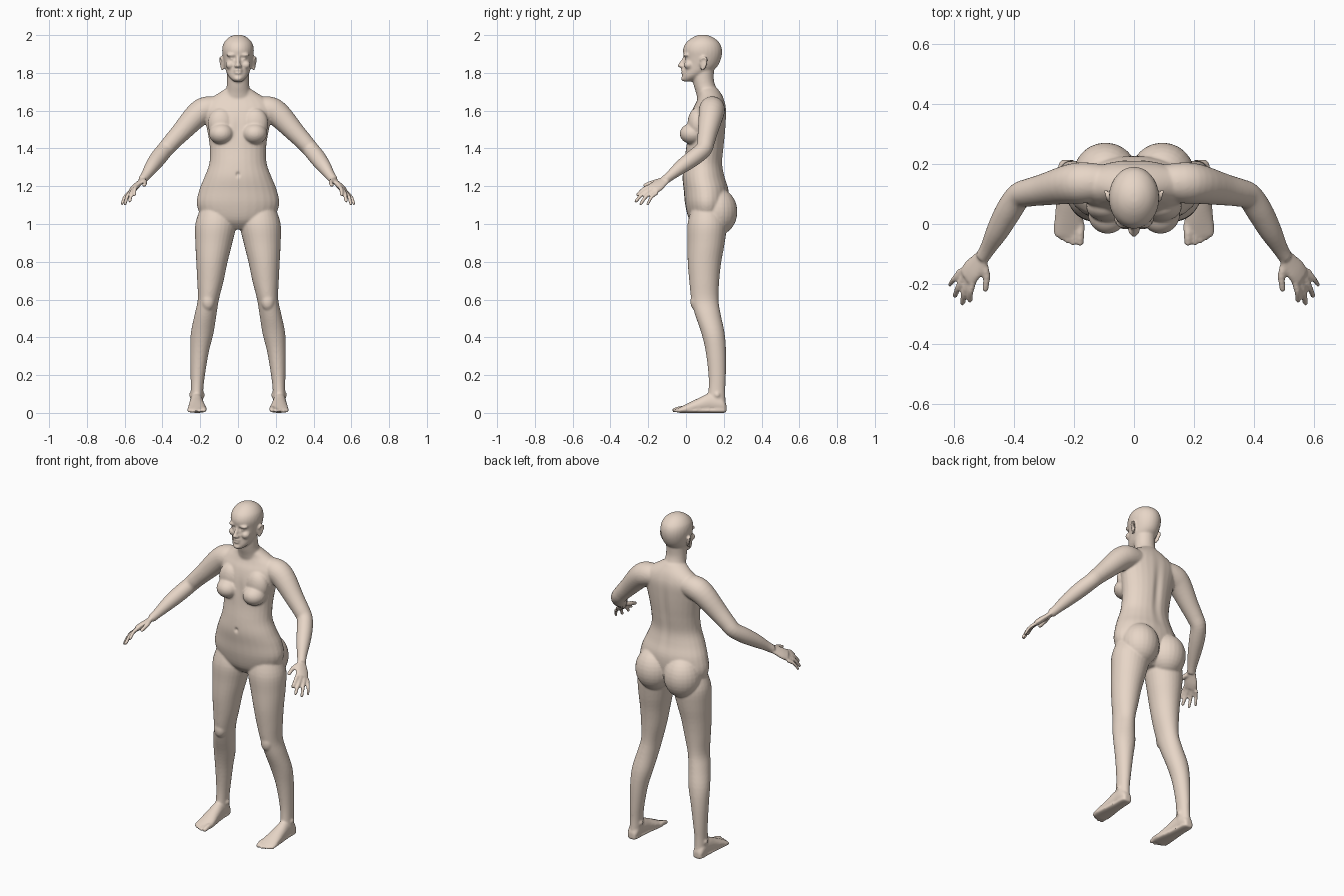
import bpy, bmesh, math
from mathutils import Vector, Matrix

SEG = 28
V = Vector


def spline(rows, n=4):
    """Catmull-Rom interpolation of equal-length number rows."""
    out = []
    for i in range(len(rows) - 1):
        a, b, c, d = (rows[max(0, i - 1)], rows[i], rows[i + 1], rows[min(len(rows) - 1, i + 2)])
        for k in range(n):
            t = k / n
            out.append([0.5 * (2 * q + (r - p) * t + (2 * p - 5 * q + 4 * r - s) * t * t
                               + (3 * q - p - 3 * r + s) * t ** 3) for p, q, r, s in zip(a, b, c, d)])
    return out + [list(rows[-1])]


def loft(bm, rings):
    """Closed skin over rings given as (centre, half axis u, half axis v)."""
    loops = []
    for c, u, v in rings:
        loops.append([bm.verts.new(c + u * math.cos(a) + v * math.sin(a))
                      for a in (2 * math.pi * k / SEG for k in range(SEG))])
    for a, b in zip(loops, loops[1:]):
        for k in range(SEG):
            j = (k + 1) % SEG
            bm.faces.new((a[k], a[j], b[j], b[k]))
    bm.faces.new(loops[0][::-1])
    bm.faces.new(loops[-1])


def stack(bm, rows):
    """Horizontal ellipses: z, centre x, half width, front y, back y."""
    loft(bm, [(V((x, (f + b) / 2, z)), V((w, 0, 0)), V((0, (b - f) / 2, 0)))
              for z, x, w, f, b in spline(rows)])


def tube(bm, rows, side=(0, 0, 1), flat=1.0):
    """Tube along a path: x, y, z, radius; 'flat' thins it across 'side'."""
    pts = spline(rows)
    rings = []
    for i, p in enumerate(pts):
        t = (V(pts[min(i + 1, len(pts) - 1)][:3]) - V(pts[max(i - 1, 0)][:3])).normalized()
        u = V(side) - t * t.dot(V(side))
        u.normalize()
        rings.append((V(p[:3]), u * p[3], t.cross(u) * p[3] * flat))
    loft(bm, rings)


def ball(bm, c, r, rot=None):
    m = Matrix.Translation(c) @ (rot or Matrix()) @ Matrix.Diagonal((*r, 1))
    bmesh.ops.create_uvsphere(bm, u_segments=24, v_segments=16, radius=1, matrix=m)


def finger(bm, a, b, r, bend):
    a, b = V(a), V(b)
    m = (a + b) / 2 + V(bend)
    tube(bm, [(*a, r * 1.1), (*m, r), (*b, r * 0.85)], side=(0.3, 0.2, 0.9))
    ball(bm, b, (r * 0.85,) * 3)


bm = bmesh.new()

# leg
stack(bm, [(1.08, .115, .085, .03, .19), (1.0, .118, .108, .008, .215), (.9, .128, .098, .008, .205),
           (.8, .138, .083, .009, .187), (.7, .146, .070, .017, .176), (.6, .157, .056, .028, .172),
           (.52, .172, .058, .048, .184), (.42, .190, .060, .082, .205), (.32, .204, .049, .105, .212),
           (.2, .213, .038, .119, .211), (.12, .217, .033, .119, .208), (.05, .219, .034, .11, .210)])
ball(bm, (.158, .055, .59), (.036, .032, .05))
# buttock and breast
ball(bm, (.095, .165, 1.065), (.108, .107, .125))
ball(bm, (.088, .035, 1.478), (.066, .068, .056))
ball(bm, (.090, .058, 1.53), (.07, .05, .085))
# foot and ankle bones
foot = [(.214, .221, .022, .045), (.19, .221, .033, .085), (.13, .220, .035, .105), (.07, .219, .041, .08),
        (.02, .217, .048, .056), (-.02, .217, .051, .036), (-.04, .218, .047, .026)]
loft(bm, [(V((x, y, h / 2)), V((w, 0, 0)), V((0, 0, h / 2))) for y, x, w, h in spline(foot)])
loft(bm, [(V((x, y, .012)), V((w, 0, 0)), V((0, 0, .012))) for y, x, w, h in spline(foot)])
ball(bm, (.217, .165, .095), (.043, .025, .025))
# toes
for k, (x, y, r) in enumerate([(.180, -.062, .0145), (.204, -.063, .011), (.223, -.056, .0105),
                               (.241, -.047, .0105), (.257, -.036, .0105)]):
    finger(bm, (x, .0, r + .006), (x, y, r), r, (0, 0, .004))
# arm
tube(bm, [(.08, .14, 1.615, .055), (.16, .138, 1.608, .068), (.215, .133, 1.578, .066), (.30, .115, 1.488, .053),
          (.35, .105, 1.435, .047), (.385, .093, 1.395, .044), (.42, .042, 1.352, .044), (.455, -.022, 1.305, .038),
          (.487, -.08, 1.258, .027), (.507, -.112, 1.232, .024)], side=(.3, .2, .9))
# palm
across = (.042, .035, -.035)
tube(bm, [(.495, -.095, 1.245, .023), (.52, -.128, 1.220, .033), (.54, -.155, 1.200, .040),
          (.558, -.178, 1.183, .038)], side=across, flat=.42)
# fingers and thumb
for a, b, r in [((.533, -.182, 1.203), (.548, -.256, 1.155), .0105), ((.550, -.180, 1.188), (.572, -.264, 1.122), .011),
                ((.565, -.170, 1.175), (.598, -.240, 1.106), .0105), ((.577, -.153, 1.165), (.614, -.202, 1.106), .0095)]:
    finger(bm, a, b, r, (.005, -.006, .006))
finger(bm, (.505, -.125, 1.232), (.496, -.217, 1.205), .0125, (-.008, 0, .003))
# ear
tilt = Matrix.Rotation(math.radians(-20), 4, 'Z') @ Matrix.Rotation(math.radians(12), 4, 'X')
ball(bm, (.082, .09, 1.847), (.007, .019, .032), tilt)
tube(bm, [(.086, .078, 1.865, .005), (.090, .09, 1.882, .006), (.095, .108, 1.875, .006),
          (.092, .108, 1.852, .006), (.084, .09, 1.822, .007), (.080, .08, 1.822, .006)], side=(1, 0, 0))
# brow, eye, cheek and nostril
ball(bm, (.032, .003, 1.895), (.030, .018, .010))
ball(bm, (.031, .008, 1.874), (.014, .015, .011))
ball(bm, (.042, .015, 1.842), (.024, .026, .022))
ball(bm, (.011, -.022, 1.836), (.009, .012, .008))

# mirror the paired parts
dup = bmesh.ops.duplicate(bm, geom=bm.verts[:] + bm.edges[:] + bm.faces[:])["geom"]
for g in dup:
    if isinstance(g, bmesh.types.BMVert):
        g.co.x *= -1
bmesh.ops.reverse_faces(bm, faces=[g for g in dup if isinstance(g, bmesh.types.BMFace)])

# torso
stack(bm, [(.972, 0, .07, .06, .16), (1.02, 0, .175, .018, .205), (1.10, 0, .218, -.004, .225),
           (1.18, 0, .205, -.012, .226), (1.25, 0, .177, -.019, .206), (1.32, 0, .152, -.013, .194),
           (1.40, 0, .149, .0, .201), (1.48, 0, .160, .008, .209), (1.55, 0, .176, .018, .213),
           (1.61, 0, .190, .036, .213), (1.65, 0, .170, .056, .205), (1.685, 0, .115, .066, .190),
           (1.72, 0, .06, .06, .165)])
# neck
stack(bm, [(1.64, 0, .10, .065, .195), (1.69, 0, .070, .054, .176), (1.73, 0, .060, .042, .156),
           (1.77, 0, .058, .034, .147), (1.83, 0, .058, .03, .15)])
# head
stack(bm, [(1.754, 0, .020, -.012, .03), (1.766, 0, .036, -.020, .06), (1.785, 0, .052, -.019, .095),
           (1.81, 0, .064, -.015, .140), (1.84, 0, .072, -.012, .170), (1.88, 0, .080, -.011, .187),
           (1.92, 0, .084, -.016, .191), (1.955, 0, .077, -.003, .180), (1.982, 0, .056, .026, .153),
           (1.997, 0, .030, .055, .123), (2.002, 0, .010, .075, .10)])
# nose, lips and chin
tube(bm, [(0, -.004, 1.893, .009), (0, -.014, 1.868, .009), (0, -.026, 1.848, .011), (0, -.034, 1.838, .011)],
     side=(1, 0, 0))
ball(bm, (0, -.034, 1.838), (.011, .011, .010))
ball(bm, (0, -.014, 1.814), (.024, .014, .007))
ball(bm, (0, -.014, 1.800), (.021, .014, .007))
ball(bm, (0, -.012, 1.770), (.022, .014, .014))

mesh = bpy.data.meshes.new("body")
bm.to_mesh(mesh)
bm.free()
body = bpy.data.objects.new("body", mesh)
bpy.context.collection.objects.link(body)
bpy.context.view_layer.objects.active = body
body.select_set(True)

# fuse the parts into one skin
rm = body.modifiers.new("fuse", 'REMESH')
rm.mode, rm.voxel_size = 'VOXEL', .0058
sm = body.modifiers.new("soften", 'SMOOTH')
sm.factor, sm.iterations = .5, 6
bpy.ops.object.modifier_apply(modifier="fuse")
bpy.ops.object.modifier_apply(modifier="soften")

# dents: navel, eye sockets, mouth line, spine groove (centre, size, push)
dents = [((0, -.018, 1.262), (.010, .03, .012), (0, .010, 0)),
         ((.018, -.012, 1.878), (.008, .02, .010), (0, .006, 0)),
         ((-.018, -.012, 1.878), (.008, .02, .010), (0, .006, 0)),
         ((0, -.026, 1.807), (.020, .015, .003), (0, .004, 0)),
         ((0, .21, 1.42), (.022, .04, .17), (0, -.010, 0)),
         ((0, .02, 1.50), (.018, .04, .07), (0, .005, 0))]
for v in body.data.vertices:
    for c, s, push in dents:
        d = sum(((p - q) / r) ** 2 for p, q, r in zip(v.co, c, s))
        if d < 6:
            v.co += V(push) * math.exp(-d)

skin = bpy.data.materials.new("skin")
skin.diffuse_color = (.80, .67, .57, 1)
body.data.materials.clear()
body.data.materials.append(skin)
bpy.ops.object.shade_smooth()
